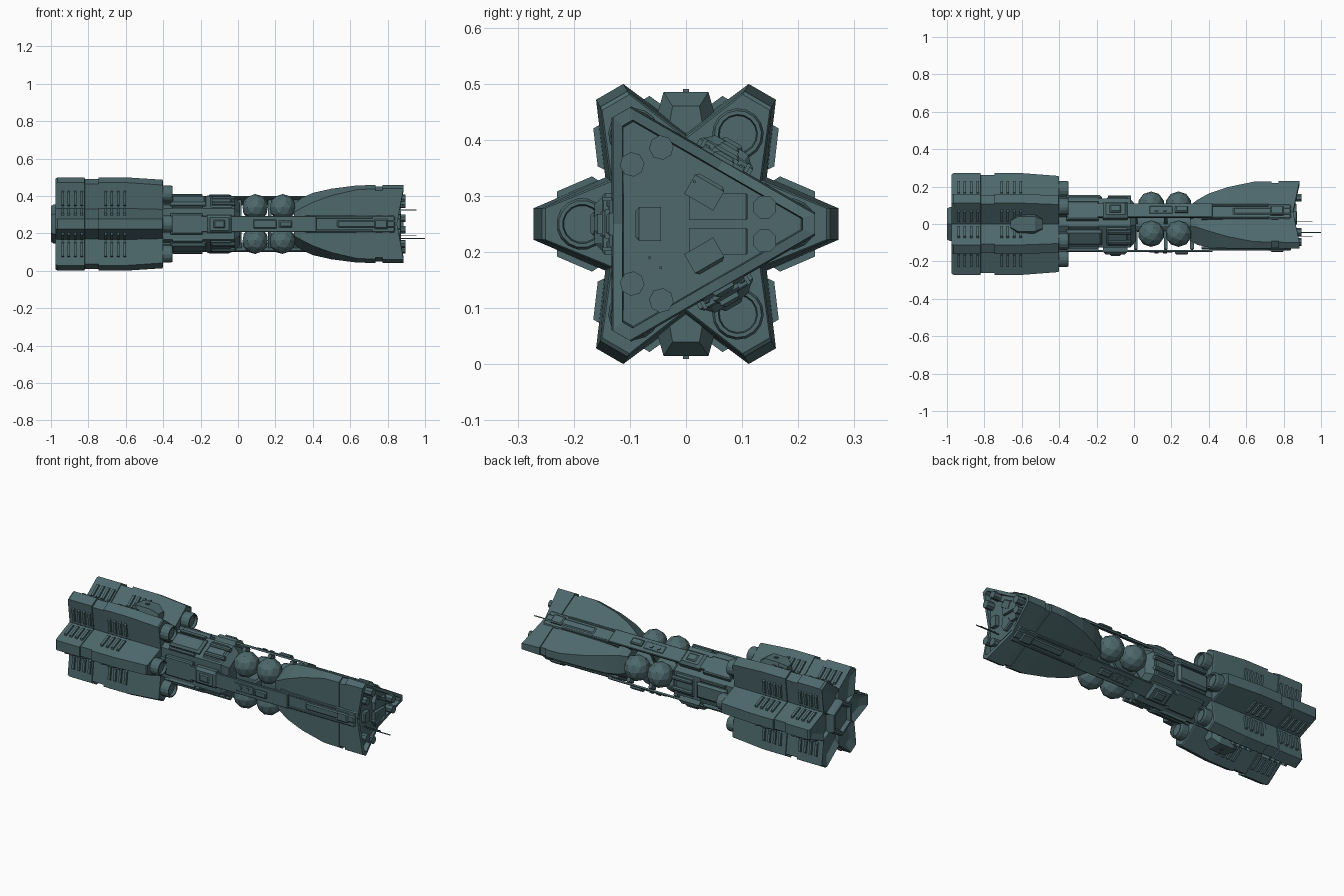
import bpy, bmesh
from math import sin, cos, tan, pi, radians
from mathutils import Matrix, Vector

if "Cube" in bpy.data.objects:
    bpy.data.objects.remove(bpy.data.objects["Cube"])

CZ = 0.25                      # height of the long axis
CORNERS = (0, 120, 240)        # hull corners (0 = +y, 90 = +z)
FLATS = (60, 180, 300)         # hull flats
SIX = CORNERS + FLATS


def polar(x, r, t, a):
    a = radians(a)
    return Vector((x, r * cos(a) - t * sin(a), CZ + r * sin(a) + t * cos(a)))


def loft(bm, rings, a=0):
    """Skin rings of (x, [(r, t), ...]); a point may carry its own x offset."""
    rows = [[bm.verts.new(polar(x + (p[2] if len(p) > 2 else 0), p[0], p[1], a)) for p in pts]
            for x, pts in rings]
    n = len(rows[0])
    for A, B in zip(rows, rows[1:]):
        for i in range(n):
            j = (i + 1) % n
            bm.faces.new((A[i], A[j], B[j], B[i]))
    bm.faces.new(rows[0][::-1])
    bm.faces.new(rows[-1])


def box(bm, x0, x1, r0, r1, w, a, t=0, ch=0.006):
    """Radial block with a chamfered outer side."""
    def prof(c):
        return [(r0, t - w), (r1 - c, t - w), (r1, t - w + c), (r1, t + w - c), (r1 - c, t + w), (r0, t + w)]
    c = min(ch, w * 0.6)
    low = [(min(r, r1 - c), q) for r, q in prof(c)]
    loft(bm, [(x0, low), (x0 + c, prof(c)), (x1 - c, prof(c)), (x1, low)], a)


def circle(rad, n, r=0, t=0):
    return [(r + rad * cos((i + .5) * 2 * pi / n), t + rad * sin((i + .5) * 2 * pi / n)) for i in range(n)]


def rod(bm, x0, x1, rad, r, t, a, n=8):
    loft(bm, [(x0, circle(rad, n, r, t)), (x1, circle(rad, n, r, t))], a)


def finish(name, bm):
    bmesh.ops.recalc_face_normals(bm, faces=bm.faces)
    me = bpy.data.meshes.new(name)
    bm.to_mesh(me)
    bm.free()
    me.materials.append(MAT)
    ob = bpy.data.objects.new(name, me)
    bpy.context.collection.objects.link(ob)
    return ob


MAT = bpy.data.materials.new("hull_teal")
MAT.diffuse_color = (0.075, 0.14, 0.15, 1)
MAT.use_nodes = True
MAT.node_tree.nodes["Principled BSDF"].inputs["Base Color"].default_value = MAT.diffuse_color


def tri(R, f, cut=0):
    """Triangle with cut corners: corner radius R, flat distance f."""
    c = (2 * f - R) * tan(pi / 6)
    pts = []
    for a in CORNERS:
        for r, t, b, dx in ((R, -c, a, 0), (R, c, a, 0), (f, 0, a + 60, -cut)):
            v = polar(0, r, t, b)
            pts.append((v.y, v.z - CZ, dx))
    return pts


# nose hull: flared triangle with a recessed, notched front
bm = bmesh.new()
loft(bm, [(.30, tri(.10, .09)), (.34, tri(.13, .112)), (.40, tri(.163, .125)), (.50, tri(.197, .13)),
          (.64, tri(.226, .132)), (.735, tri(.228, .132)), (.736, tri(.220, .128)),
          (.772, tri(.220, .128)), (.773, tri(.230, .133)), (.885, tri(.230, .13, .035)),
          (.885, tri(.208, .113, .035)), (.85, tri(.205, .111))])
finish("nose_hull", bm)

# raised rails along the nose flats
bm = bmesh.new()
for a in FLATS:
    box(bm, .36, .84, .12, .137, .045, a)
    box(bm, .53, .84, .13, .143, .02, a)
    box(bm, .73, .80, .13, .150, .026, a)
    for s in (-1, 1):
        box(bm, .40, .72, .12, .142, .006, a, s * .036, .003)
finish("nose_rails", bm)

# front panels, knobs and antennas inside the nose recess
bm = bmesh.new()
for s in (-1, 1):
    box(bm, .84, .868, .005, .11, .024, 0, s * .031, .003)
    for a in CORNERS:
        rod(bm, .84, .895, .022, .14, s * .03, a)
for a in FLATS:
    box(bm, .84, .872, .045, .09, .03, a)
finish("front_fittings", bm)
bm = bmesh.new()
for y, z, tip in ((.015, .325, .955), (-.045, .172, 1.0), (-.065, .19, .955)):
    rod(bm, .84, tip, .003, y, z - CZ, 0, 4)
finish("antennas", bm)

# faceted tanks: a pair in each corner channel
bm = bmesh.new()
for a in CORNERS:
    for x in (.092, .238):
        bmesh.ops.create_icosphere(bm, subdivisions=2, radius=.071,
                                   matrix=Matrix.Translation(polar(x, .103, 0, a)))
finish("tanks", bm)

# spine, long plates and their webs
bm = bmesh.new()
rod(bm, -.02, .34, .045, 0, 0, 0, 12)
for a in FLATS:
    box(bm, -.36, .42, .138, .150, .042, a, ch=.003)
    box(bm, .08, .21, .14, .153, .026, a)
    box(bm, .22, .29, .14, .164, .018, a)
    for x in (.0, .16, .30):
        box(bm, x, x + .02, .02, .14, .022, a)
    for x in (.12, .165):
        rod_pts = circle(.012, 8)
        rows = [[polar(x + p, r, q, a) for p, q in rod_pts] for r in (.15, .158)]
        A, B = [[bm.verts.new(v) for v in row] for row in rows]
        for i in range(8):
            bm.faces.new((A[i], A[i - 1], B[i - 1], B[i]))
        bm.faces.new(B)
finish("spine_and_plates", bm)

# middle body with its equipment blocks
bm = bmesh.new()
loft(bm, [(-.44, tri(.135, .125)), (-.02, tri(.135, .125)), (.01, tri(.10, .095))])
finish("middle_body", bm)
bm = bmesh.new()
for a in CORNERS:
    box(bm, -.36, -.17, .10, .155, .045, a, ch=.012)
    box(bm, -.15, -.03, .10, .142, .058, a, ch=.01)
    for s in (-1, 1):
        rod(bm, -.14, -.015, .012, .142, s * .03, a)
        box(bm, -.35, -.19, .11, .147, .008, a, s * .06, .003)
for a in FLATS:
    box(bm, -.36, -.19, .10, .150, .055, a)
    box(bm, -.165, -.035, .10, .163, .048, a, ch=.014)
    box(bm, -.13, -.07, .15, .170, .022, a)
finish("equipment_blocks", bm)


# six engine nacelles forming a star
def nac(k):
    d = .272 * (1 - k)
    return [(.272 - d, -.028), (.272 - d, .028), (.144 - d * .6, .083 - d * .3), (.04, .023),
            (.04, -.023), (.144 - d * .6, -.083 + d * .3)]


bm = bmesh.new()
for a in SIX:
    loft(bm, [(-.955, [(r * .8, t * .7) for r, t in nac(.97)]), (-.975, nac(.97)), (-.965, nac(1)),
              (-.82, nac(1)), (-.819, nac(.965)), (-.746, nac(.965)), (-.745, nac(1)),
              (-.60, nac(1)), (-.405, nac(.945)), (-.40, nac(.92))], a)
finish("nacelles", bm)

# cooling ribs on both sides of every nacelle
bm = bmesh.new()
for a in SIX:
    for s in (-1, 1):
        def side(k, h):
            return (.272 - .128 * k + .395 * h, s * (.028 + .055 * k + .919 * h))
        for x0 in (-.945, -.715):
            for i in range(4):
                x = x0 + i * .034
                wide = [side(.3, -.01), side(.36, .011), side(.85, .011), side(.95, -.01)]
                loft(bm, [(x, wide), (x + .014, wide)], a)
finish("cooling_ribs", bm)

# round engine caps at the front of each nacelle
bm = bmesh.new()
for a in SIX:
    loft(bm, [(x, circle(rad, 16, .185)) for x, rad in
              ((-.43, .046), (-.36, .046), (-.35, .042), (-.35, .035), (-.365, .033))], a)
    box(bm, -.42, -.35, .11, .15, .03, a)
finish("engine_caps", bm)

# blocks wedged in the top and bottom notches
bm = bmesh.new()
for a in (90, 270):
    def wedge(w, top):
        return [(.14, -w * .6), (top - .035, -w), (top, -w * .8), (top, w * .8), (top - .035, w), (.14, w * .6)]
    loft(bm, [(-.66, wedge(.022, .215)), (-.62, wedge(.05, .235)),
              (-.53, wedge(.05, .235)), (-.49, wedge(.03, .21))], a)
    rod(bm, -.585, -.565, .008, .235, 0, a, 4)
finish("notch_blocks", bm)

# rear hub
bm = bmesh.new()


def hexa(r):
    return circle(r, 6)


loft(bm, [(-.90, hexa(.105)), (-.985, hexa(.105)), (-1.0, hexa(.095)), (-1.0, hexa(.08)), (-.98, hexa(.07))])
finish("rear_hub", bm)
